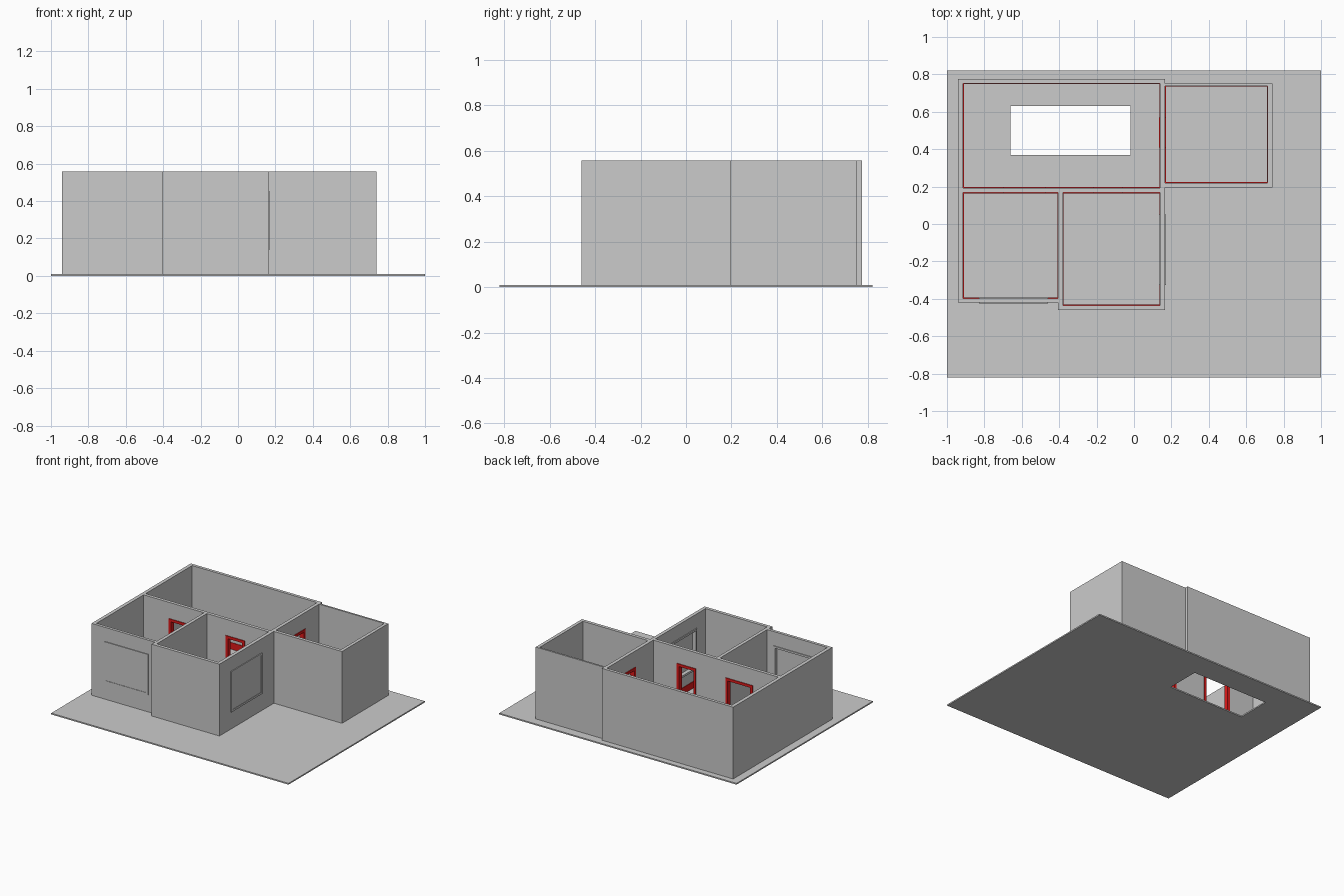
import bpy, bmesh

if "Cube" in bpy.data.objects:
    bpy.data.objects.remove(bpy.data.objects["Cube"])

FLOOR, TOP = 0.01, 0.557
red = bpy.data.materials.new("red_trim")
red.diffuse_color = (0.75, 0.01, 0.01, 1)
red.use_nodes = True
red.node_tree.nodes["Principled BSDF"].inputs["Base Color"].default_value = red.diffuse_color


def rect(x0, x1, y0, y1):
    return [(x0, y0), (x1, y0), (x1, y1), (x0, y1)]


def plan(name, loops, z0, z1, mat=None):
    """Extrude a filled 2D plan (first loop outside, others holes)."""
    cu = bpy.data.curves.new(name, 'CURVE')
    cu.dimensions, cu.fill_mode = '2D', 'BOTH'
    cu.extrude = (z1 - z0) / 2
    for pts in loops:
        s = cu.splines.new('POLY')
        s.points.add(len(pts) - 1)
        for p, (x, y) in zip(s.points, pts):
            p.co = (x, y, 0, 1)
        s.use_cyclic_u = True
    tmp = bpy.data.objects.new(name + "_curve", cu)
    bpy.context.collection.objects.link(tmp)
    bpy.context.view_layer.update()
    dg = bpy.context.evaluated_depsgraph_get()
    me = bpy.data.meshes.new_from_object(tmp.evaluated_get(dg))
    bpy.data.objects.remove(tmp)
    bm = bmesh.new()
    bm.from_mesh(me)
    bmesh.ops.remove_doubles(bm, verts=bm.verts, dist=1e-5)
    bmesh.ops.recalc_face_normals(bm, faces=bm.faces)
    bmesh.ops.translate(bm, verts=bm.verts, vec=(0, 0, (z0 + z1) / 2))
    for f in bm.faces:
        f.smooth = False
    bm.to_mesh(me)
    bm.free()
    me.materials.clear()
    if mat:
        me.materials.append(mat)
    ob = bpy.data.objects.new(name, me)
    bpy.context.collection.objects.link(ob)
    return ob


def boxes(name, spans, mat=None):
    """One object made of axis-aligned boxes (x0,x1,y0,y1,z0,z1)."""
    bm = bmesh.new()
    for x0, x1, y0, y1, z0, z1 in spans:
        for v in bmesh.ops.create_cube(bm, size=1)['verts']:
            v.co = ((x0 + x1) / 2 + v.co.x * (x1 - x0),
                    (y0 + y1) / 2 + v.co.y * (y1 - y0),
                    (z0 + z1) / 2 + v.co.z * (z1 - z0))
    me = bpy.data.meshes.new(name)
    bm.to_mesh(me)
    bm.free()
    if mat:
        me.materials.append(mat)
    ob = bpy.data.objects.new(name, me)
    bpy.context.collection.objects.link(ob)
    return ob


def cut(target, span):
    cutter = boxes("cutter", [span])
    cutter.hide_render = True
    m = target.modifiers.new("opening", 'BOOLEAN')
    m.operation, m.solver, m.object = 'DIFFERENCE', 'EXACT', cutter
    bpy.context.view_layer.objects.active = target
    bpy.ops.object.modifier_apply(modifier=m.name)
    bpy.data.objects.remove(cutter)


def along(axis, a, b, n0, n1, z0, z1):
    """Box running along a wall: a..b on the axis, n0..n1 across it."""
    return (a, b, n0, n1, z0, z1) if axis == 'x' else (n0, n1, a, b, z0, z1)


# ground slab with rectangular floor opening
plan("ground_slab", [rect(-1, 1, -0.82, 0.82), rect(-0.66, -0.02, 0.37, 0.63)], 0, FLOOR)

# house walls: outer outline and four rooms
outline = [(-0.94, -0.42), (-0.405, -0.42), (-0.405, -0.46), (0.166, -0.46),
           (0.166, 0.195), (0.74, 0.195), (0.74, 0.752), (0.166, 0.752),
           (0.166, 0.775), (-0.94, 0.775)]
rooms = [(-0.913, 0.14, 0.193, 0.752), (0.166, 0.715, 0.22, 0.738),
         (-0.913, -0.405, -0.398, 0.168), (-0.38, 0.14, -0.435, 0.168)]
walls = plan("walls", [outline] + [rect(*r) for r in rooms], FLOOR, TOP)

# doors: axis, span along the wall, wall faces
doors = [('x', -0.70, -0.47, 0.168, 0.193),
         ('x', -0.22, -0.06, 0.168, 0.193),
         ('y', 0.41, 0.57, 0.14, 0.166)]
DOOR_TOP, T = 0.435, 0.02
for i, (ax, a, b, n0, n1) in enumerate(doors):
    cut(walls, along(ax, a + 0.003, b - 0.003, n0 - 0.05, n1 + 0.05, FLOOR, DOOR_TOP - 0.003))
    n0, n1 = n0 - 0.005, n1 + 0.005
    boxes(f"door_frame_{i + 1}", [
        along(ax, a, a + T, n0, n1, FLOOR, DOOR_TOP - T),
        along(ax, b - T, b, n0, n1, FLOOR, DOOR_TOP - T),
        along(ax, a, b, n0, n1, DOOR_TOP - T, DOOR_TOP)], red)

# windows: opening, raised frame and pane near the outer face
windows = [('x', -0.83, -0.46, -0.42, -0.398, -1),
           ('y', -0.325, 0.05, 0.14, 0.166, 1)]
W0, W1, F = 0.14, 0.45, 0.015
for i, (ax, a, b, n0, n1, side) in enumerate(windows):
    cut(walls, along(ax, a + 0.003, b - 0.003, n0 - 0.03, n1 + 0.03, W0 + 0.003, W1 - 0.003))
    f0, f1 = n0 - 0.006, n1 + 0.006
    boxes(f"window_frame_{i + 1}", [
        along(ax, a, a + F, f0, f1, W0, W1),
        along(ax, b - F, b, f0, f1, W0, W1),
        along(ax, a + F, b - F, f0, f1, W0, W0 + F),
        along(ax, a + F, b - F, f0, f1, W1 - F, W1)])
    outer = f1 - 0.003 if side > 0 else f0 + 0.003
    p0, p1 = sorted((outer, outer - side * 0.006))
    boxes(f"window_pane_{i + 1}", [along(ax, a + F, b - F, p0, p1, W0 + F, W1 - F)])

# red skirting boards round each room, interrupted at the doors
S = 0.004
for i, (x0, x1, y0, y1) in enumerate(rooms):
    skirt = plan(f"skirting_{i + 1}", [rect(x0, x1, y0, y1),
                 rect(x0 + S, x1 - S, y0 + S, y1 - S)], FLOOR, 0.06, red)
    for ax, a, b, n0, n1 in doors:
        cut(skirt, along(ax, a, b, n0 - 0.02, n1 + 0.02, 0, 0.1))
